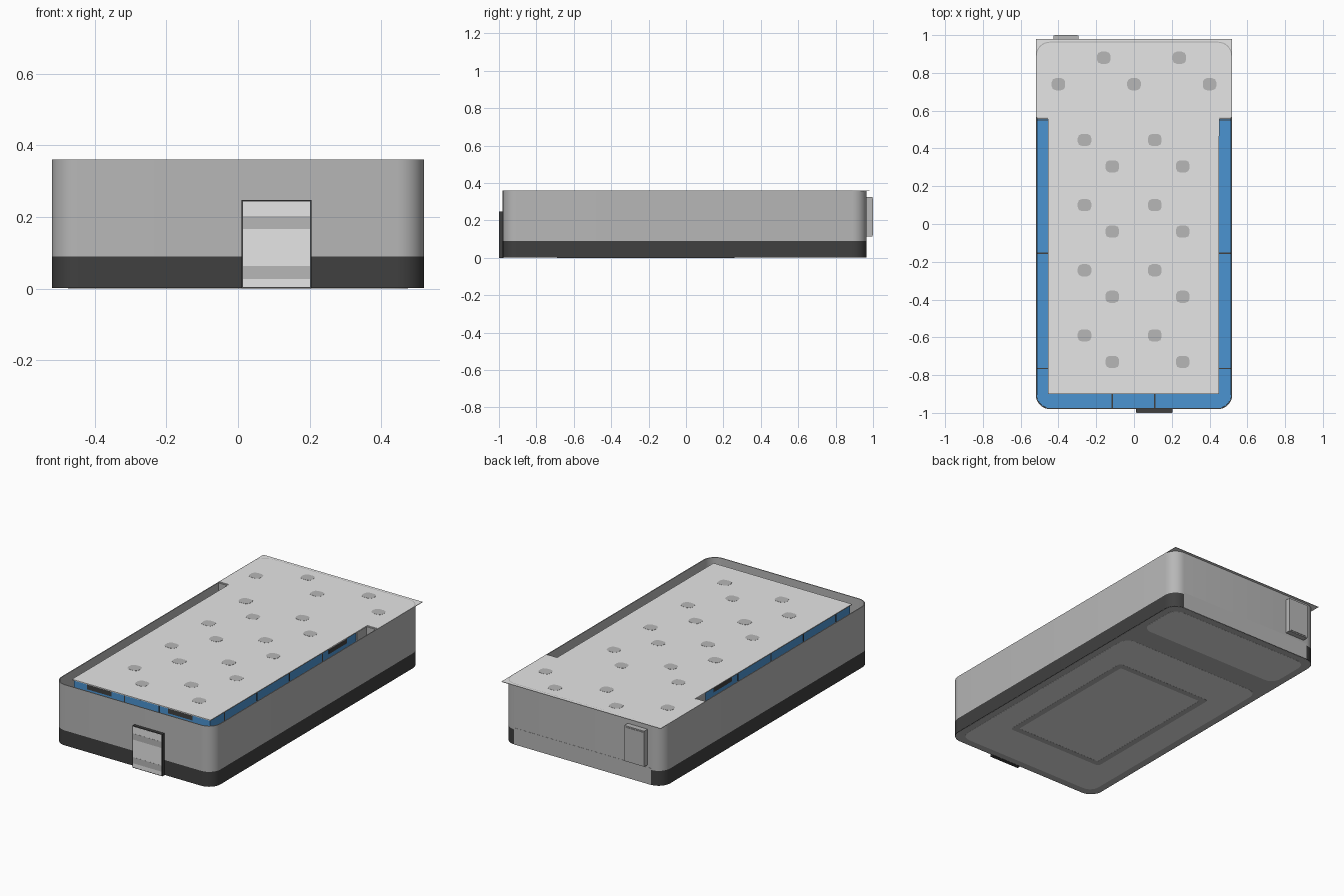
import bpy, bmesh, math

if "Cube" in bpy.data.objects:
    bpy.data.objects.remove(bpy.data.objects["Cube"])

def material(name, rgb):
    m = bpy.data.materials.new(name)
    m.diffuse_color = (*rgb, 1)
    m.use_nodes = True
    m.node_tree.nodes["Principled BSDF"].inputs["Base Color"].default_value = m.diffuse_color
    return m

PLATE = material("light_grey_metal", (0.79, 0.79, 0.79))
GREY = material("mid_grey_plastic", (0.475, 0.475, 0.475))
DARK = material("charcoal_plastic", (0.051, 0.051, 0.051))
BLUE = material("blue_liner", (0.07, 0.295, 0.64))

def outline(x0, x1, y0, y1, rf, rb=None, n=8):
    """Counter-clockwise rounded rectangle; rf / rb are front and back corner radii."""
    rb = rf if rb is None else rb
    pts = []
    for cx, cy, r, a in ((x1 - rb, y1 - rb, rb, 0), (x0 + rb, y1 - rb, rb, 90),
                         (x0 + rf, y0 + rf, rf, 180), (x1 - rf, y0 + rf, rf, 270)):
        for i in range(n + 1 if r else 1):
            t = math.radians(a + 90 * i / n)
            pts.append((cx + r * math.cos(t), cy + r * math.sin(t)))
    return pts

def finish(name, bm, mat, smooth):
    bmesh.ops.recalc_face_normals(bm, faces=bm.faces)
    me = bpy.data.meshes.new(name)
    bm.to_mesh(me)
    bm.free()
    me.materials.append(mat)
    ob = bpy.data.objects.new(name, me)
    bpy.context.collection.objects.link(ob)
    if smooth:
        bpy.ops.object.select_all(action='DESELECT')
        bpy.context.view_layer.objects.active = ob
        ob.select_set(True)
        bpy.ops.object.shade_smooth_by_angle(angle=math.radians(30))
    return ob

def prism(name, pts, z0, z1, mat, smooth=False):
    bm = bmesh.new()
    lo = [bm.verts.new((x, y, z0)) for x, y in pts]
    hi = [bm.verts.new((x, y, z1)) for x, y in pts]
    bm.faces.new(lo)
    bm.faces.new(hi)
    for i in range(len(pts)):
        j = (i + 1) % len(pts)
        bm.faces.new((lo[i], lo[j], hi[j], hi[i]))
    return finish(name, bm, mat, smooth)

def ring(name, outer, inner, z0, z1, mat, smooth=False):
    bm = bmesh.new()
    loops = [[bm.verts.new((x, y, z)) for x, y in p]
             for p, z in ((outer, z0), (outer, z1), (inner, z1), (inner, z0))]
    for k in range(4):
        a, b = loops[k], loops[(k + 1) % 4]
        for i in range(len(a)):
            j = (i + 1) % len(a)
            bm.faces.new((a[i], a[j], b[j], b[i]))
    return finish(name, bm, mat, smooth)

def box(name, x0, x1, y0, y1, z0, z1, mat):
    return prism(name, outline(x0, x1, y0, y1, 0), z0, z1, mat)

# Case: dark base band, grey floor and thin grey wall
OUT = outline(-0.52, 0.52, -0.98, 0.965, 0.075)
prism("base_band", OUT, 0.002, 0.09, DARK, True)
prism("underside", outline(-0.518, 0.518, -0.978, 0.963, 0.073), 0.0012, 0.004, GREY)
ring("case_wall", OUT, outline(-0.515, 0.515, -0.975, 0.96, 0.07), 0.09, 0.36, GREY, True)
box("back_panel", -0.447, 0.447, 0.955, 0.966, 0.002, 0.1, GREY)

# Underside panels and rectangular frame
prism("underside_large_panel", outline(-0.475, 0.475, -0.935, 0.50, 0.06), 0.0006, 0.003, PLATE)
prism("underside_small_panel", outline(-0.475, 0.475, 0.64, 0.92, 0.06), 0.0006, 0.003, PLATE)
ring("underside_frame", outline(-0.32, 0.32, -0.69, 0.26, 0.02),
     outline(-0.285, 0.285, -0.655, 0.225, 0.01), 0.0, 0.002, GREY)

# Blue liner: lower ledge and raised block
prism("liner_ledge", outline(-0.5145, 0.5145, -0.9745, 0.56, 0.0695, 0), 0.09, 0.24, BLUE)
box("liner_block", -0.445, 0.445, -0.895, 0.47, 0.24, 0.356, BLUE)
box("compartment_wall", -0.5145, 0.5145, 0.555, 0.57, 0.09, 0.357, GREY)
for s, side in ((-1, "left"), (1, "right")):
    xa, xb = sorted((s * 0.44, s * 0.452))
    box(f"{side}_block_end", xa, xb, 0.465, 0.56, 0.24, 0.357, GREY)
    xa, xb = sorted((s * 0.44, s * 0.5145))
    wa, wb = sorted((s * 0.44, s * 0.447))
    for i, y in enumerate((-0.765, -0.155, 0.55)):
        box(f"{side}_ledge_seam_{i}", xa, xb, y - 0.003, y + 0.003, 0.235, 0.241, DARK)
    for i, y in enumerate((-0.765, -0.46, -0.155, 0.15)):
        box(f"{side}_block_seam_{i}", wa, wb, y - 0.003, y + 0.003, 0.24, 0.355, DARK)
    box(f"{side}_slot", wa, wb, 0.21, 0.38, 0.325, 0.356, DARK)
for i, x in enumerate((-0.115, 0.11)):
    box(f"front_ledge_seam_{i}", x - 0.003, x + 0.003, -0.9745, -0.89, 0.235, 0.241, DARK)
    box(f"front_block_seam_{i}", x - 0.003, x + 0.003, -0.897, -0.89, 0.24, 0.355, DARK)
for i, x in enumerate((-0.28, 0.25)):
    box(f"front_slot_{i}", x - 0.08, x + 0.08, -0.897, -0.89, 0.325, 0.356, DARK)

# Top plates with spot marks
box("wide_top_plate", -0.52, 0.52, 0.565, 0.98, 0.357, 0.36, PLATE)
box("long_top_plate", -0.455, 0.45, -0.90, 0.565, 0.355, 0.36, PLATE)
spots = [(-0.16, 0.88), (0.24, 0.88), (-0.40, 0.74), (0.0, 0.74), (0.40, 0.74)]
for k in range(4):
    y = 0.445 - 0.345 * k
    spots += [(-0.262, y), (0.11, y), (-0.115, y - 0.14), (0.258, y - 0.14)]
for i, (x, y) in enumerate(spots):
    prism(f"spot_mark_{i}", outline(x - 0.036, x + 0.036, y - 0.032, y + 0.032, 0.022, n=2),
          0.359, 0.3608, GREY)

# Front latch: dark body, light face and two grey stripes
box("front_latch", 0.01, 0.205, -0.9985, -0.975, 0.0, 0.248, DARK)
box("front_latch_face", 0.014, 0.201, -0.9993, -0.996, 0.004, 0.244, PLATE)
for z in (0.045, 0.185):
    box("front_latch_stripe", 0.014, 0.201, -1.0, -0.997, z - 0.018, z + 0.018, GREY)

# Back catch: block with raised face
box("back_catch", -0.425, -0.295, 0.96, 0.997, 0.115, 0.325, GREY)
box("back_catch_face", -0.418, -0.302, 0.99, 1.0, 0.122, 0.318, GREY)
